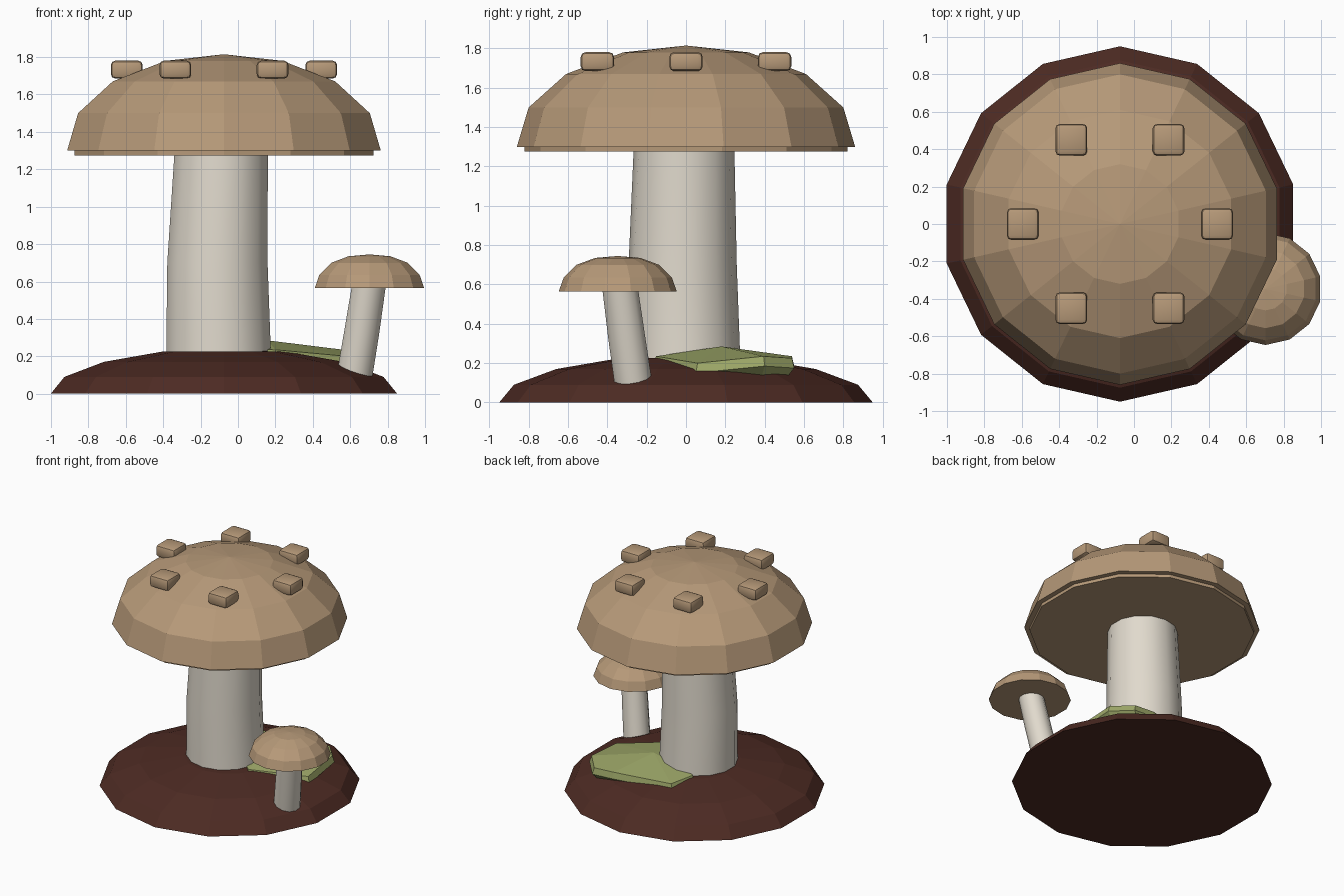
import bpy, bmesh, math
from mathutils import Vector, Matrix

if "Cube" in bpy.data.objects:
    bpy.data.objects.remove(bpy.data.objects["Cube"])


def material(name, rgb):
    m = bpy.data.materials.new(name)
    m.use_nodes = True
    m.diffuse_color = (*rgb, 1)
    bsdf = m.node_tree.nodes["Principled BSDF"]
    bsdf.inputs["Base Color"].default_value = (*rgb, 1)
    bsdf.inputs["Roughness"].default_value = 0.8
    return m


TAN = material("tan_cap", (0.47, 0.32, 0.19))
CREAM = material("cream_stem", (0.75, 0.70, 0.61))
SOIL = material("dark_soil", (0.075, 0.024, 0.017))
MOSS = material("moss_green", (0.34, 0.39, 0.14))


def finish(bm, name, mat, smooth=None):
    bmesh.ops.recalc_face_normals(bm, faces=bm.faces)
    mesh = bpy.data.meshes.new(name)
    bm.to_mesh(mesh)
    bm.free()
    mesh.materials.append(mat)
    ob = bpy.data.objects.new(name, mesh)
    bpy.context.collection.objects.link(ob)
    if smooth:
        bpy.ops.object.select_all(action="DESELECT")
        ob.select_set(True)
        bpy.context.view_layer.objects.active = ob
        bpy.ops.object.shade_smooth_by_angle(angle=math.radians(smooth))
    return ob


def loft(name, mat, rings, apex=None, smooth=None):
    """Skin a stack of point rings; close the base, and the top with a cap or apex."""
    bm = bmesh.new()
    loops = [[bm.verts.new(p) for p in ring] for ring in rings]
    n = len(loops[0])
    for low, high in zip(loops, loops[1:]):
        for i in range(n):
            j = (i + 1) % n
            bm.faces.new((low[i], low[j], high[j], high[i]))
    bm.faces.new(loops[0][::-1])
    if apex is None:
        bm.faces.new(loops[-1])
    else:
        tip = bm.verts.new(apex)
        for i in range(n):
            bm.faces.new((loops[-1][i], loops[-1][(i + 1) % n], tip))
    return finish(bm, name, mat, smooth)


def circle(center, radius, sides):
    step = math.tau / sides
    return [Vector(center) + Vector((math.cos((i + .5) * step), math.sin((i + .5) * step), 0)) * radius
            for i in range(sides)]


def dome(name, mat, x, y, profile, top):
    rings = [circle((x, y, z), r, 14) for r, z in profile]
    return loft(name, mat, rings, (x, y, top))


def stem(name, sections, sides):
    return loft(name, CREAM, [circle(c, r, sides) for c, r in sections], smooth=50)


CX = -0.075  # shared axis of the mound and the large cap

# Ground mound
dome("soil_mound", SOIL, CX, 0, [(.95, 0), (.875, .09), (.66, .17), (.34, .225)], .235)

# Large mushroom
stem("large_stem", [((-.10, -.01, .01), .292), ((-.105, -.012, .3), .285),
                    ((-.11, -.017, .7), .275), ((-.09, -.01, 1.29), .256)], 14)
dome("large_cap", TAN, CX, 0, [(.86, 1.30), (.80, 1.50), (.61, 1.67), (.32, 1.78)], 1.815)
loft("cap_underside", TAN, [circle((CX, 0, z), .82, 14) for z in (1.275, 1.31)])

# Rounded knobs around the large cap
for k in range(6):
    a = k * math.tau / 6
    bm = bmesh.new()
    spot = Matrix.Translation((CX + .52 * math.cos(a), .52 * math.sin(a), 1.733))
    bmesh.ops.create_cube(bm, size=1, matrix=spot @ Matrix.Diagonal((.17, .17, .096, 1)))
    bmesh.ops.bevel(bm, geom=bm.edges[:], offset=.024, segments=2, profile=.5, affect="EDGES")
    finish(bm, f"cap_knob_{k + 1}", TAN, 40)

# Small leaning mushroom
stem("small_stem", [((.617, -.262, .06), .1), ((.66, -.30, .32), .098), ((.70, -.335, .58), .094)], 12)
dome("small_cap", TAN, .703, -.347, [(.30, .565), (.275, .635), (.21, .70), (.115, .735)], .745)

# Irregular moss patch beside the large stem
outline = [(.2, -.17), (.6, .05), (.58, .4), (.45, .55), (.27, .55), (-.2, .46), (-.26, .26)]
heights = [.235, .2, .235, .225, .235, .23, .24]
middle = Vector((.2, .27))


def moss_ring(scale, z_values):
    return [((middle + (Vector(p) - middle) * scale).to_3d() + Vector((0, 0, z)))
            for p, z in zip(outline, z_values)]


loft("moss_patch", MOSS, [moss_ring(.85, [.12] * 7), moss_ring(1, [h - .05 for h in heights]),
                          moss_ring(.96, heights)], (.16, .18, .285))
